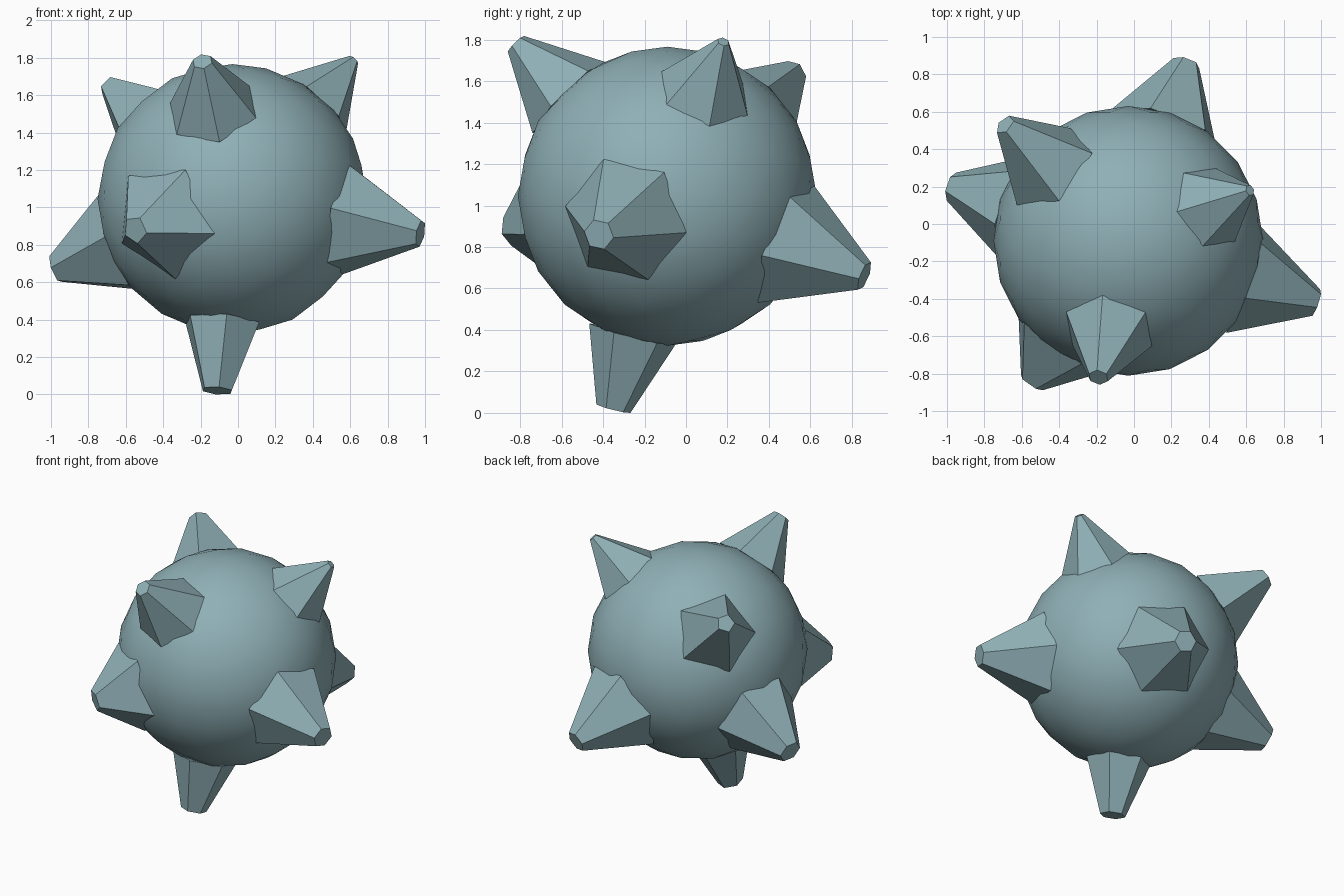
import bpy, bmesh, math
from mathutils import Vector

if "Cube" in bpy.data.objects:
    bpy.data.objects.remove(bpy.data.objects["Cube"])

CENTRE = Vector((-0.03, -0.09, 1.045))
R = 0.721

mat = bpy.data.materials.new("grey teal")
mat.diffuse_color = (0.275, 0.434, 0.468, 1)
mat.use_nodes = True
mat.node_tree.nodes["Principled BSDF"].inputs["Base Color"].default_value = mat.diffuse_color

# round body
bpy.ops.mesh.primitive_ico_sphere_add(subdivisions=3, radius=R, location=CENTRE)
body = bpy.context.object
body.name = "body"
body.data.materials.append(mat)
bpy.ops.object.shade_smooth()


def spike(name, tip, corner, base_r, tip_r, sides):
    """Blunt tapered spike, radial to the body, with one base corner aimed at a point."""
    tip = Vector(tip) - CENTRE
    axis = tip.normalized()
    u = Vector(corner) - CENTRE
    u = (u - axis * u.dot(axis)).normalized()
    v = axis.cross(u)
    base_c = axis * math.sqrt(R * R - base_r * base_r)
    bm = bmesh.new()
    rings = []
    for c, r in ((base_c, base_r), (tip, tip_r)):
        ring = []
        for i in range(sides):
            a = 2 * math.pi * i / sides
            ring.append(bm.verts.new(CENTRE + c + (u * math.cos(a) + v * math.sin(a)) * r))
        rings.append(ring)
    lo, hi = rings
    for i in range(sides):
        j = (i + 1) % sides
        bm.faces.new((lo[i], lo[j], hi[j], hi[i]))
    bm.faces.new(hi)
    bm.faces.new(lo[::-1])
    me = bpy.data.meshes.new(name)
    bm.to_mesh(me)
    bm.free()
    me.materials.append(mat)
    bpy.context.collection.objects.link(bpy.data.objects.new(name, me))


# name, tip centre, base corner direction, base radius, tip radius, sides
SPIKES = [
    ("upper_front_spike", (-0.19, -0.82, 1.78), (-0.17, -0.36, 1.70), 0.25, 0.055, 6),
    ("upper_right_spike", (0.62, 0.18, 1.79), (0.35, -0.09, 1.60), 0.235, 0.03, 6),
    ("right_spike", (0.975, -0.42, 0.86), (0.59, -0.40, 1.24), 0.31, 0.075, 6),
    ("left_front_spike", (-0.55, -0.85, 0.88), (-0.15, -0.79, 0.86), 0.32, 0.075, 5),
    ("left_spike", (-0.975, 0.20, 0.67), (-0.71, -0.28, 0.86), 0.30, 0.08, 6),
    ("bottom_spike", (-0.11, -0.35, 0.02), (-0.28, -0.40, 0.40), 0.215, 0.085, 6),
    ("upper_back_spike", (-0.69, 0.53, 1.65), (-0.38, 0.08, 1.65), 0.27, 0.06, 5),
    ("back_spike", (0.28, 0.86, 0.66), (0.38, 0.50, 1.04), 0.32, 0.075, 6),
]
for s in SPIKES:
    spike(*s)
